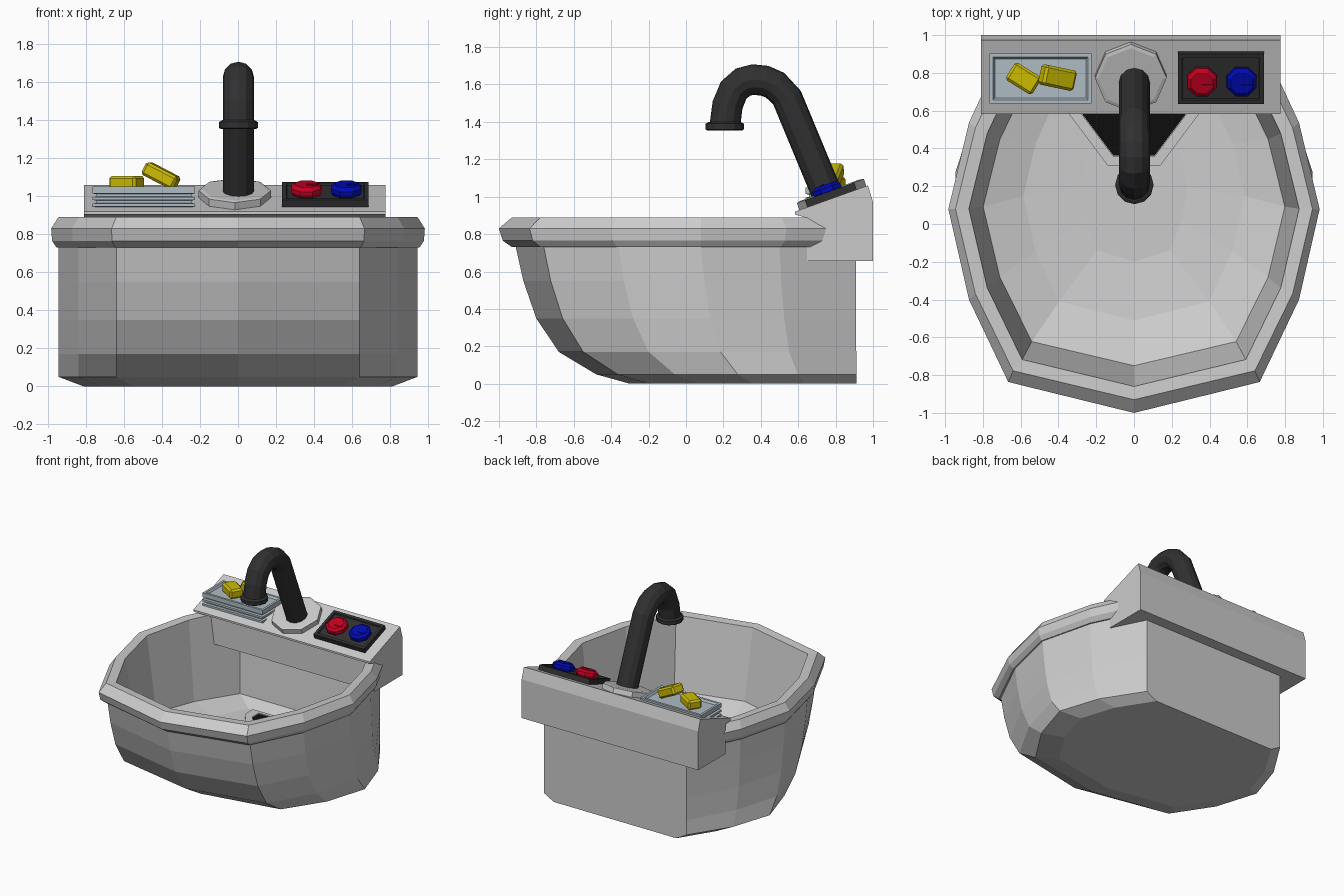
import bpy, bmesh, math
from mathutils import Matrix, Vector

if "Cube" in bpy.data.objects:
    bpy.data.objects.remove(bpy.data.objects["Cube"])

def material(name, rgb):
    m = bpy.data.materials.new(name)
    m.diffuse_color = (*rgb, 1)
    m.use_nodes = True
    m.node_tree.nodes["Principled BSDF"].inputs["Base Color"].default_value = m.diffuse_color
    return m

DARK = material("dark", (0.03, 0.03, 0.03))
BLACK = material("black", (0.004, 0.004, 0.004))
GLASS = material("pale_blue", (0.42, 0.5, 0.55))
YELLOW = material("yellow", (0.6, 0.5, 0.0))
RED = material("red", (0.55, 0.0, 0.015))
BLUE = material("blue", (0.0, 0.003, 0.45))

def finish(name, bm, mat=None, matrix=Matrix()):
    bmesh.ops.recalc_face_normals(bm, faces=bm.faces[:])
    me = bpy.data.meshes.new(name)
    bm.to_mesh(me)
    bm.free()
    ob = bpy.data.objects.new(name, me)
    ob.matrix_world = matrix
    if mat:
        me.materials.append(mat)
    bpy.context.collection.objects.link(ob)
    return ob

def loft(name, rings, mat=None, matrix=Matrix()):
    bm = bmesh.new()
    loops = [[bm.verts.new(p) for p in r] for r in rings]
    n = len(loops[0])
    for a, b in zip(loops, loops[1:]):
        for i in range(n):
            j = (i + 1) % n
            bm.faces.new((a[i], a[j], b[j], b[i]))
    bm.faces.new(loops[0])
    bmesh.ops.poke(bm, faces=[bm.faces.new(loops[-1])])
    return finish(name, bm, mat, matrix)

def turned(name, profile, sides, mat, matrix):
    rings = [[(r * math.cos(math.tau * i / sides), r * math.sin(math.tau * i / sides), z)
              for i in range(sides)] for r, z in profile]
    return loft(name, rings, mat, matrix)

def rect(x0, x1, y0, y1, z, d=0):
    return [(x0 + d, y0 + d, z), (x1 - d, y0 + d, z), (x1 - d, y1 - d, z), (x0 + d, y1 - d, z)]

# Basin: one ten-sided outline, lofted up the outside, over the rim and down the inside
half = [(0.64, -0.76), (0.84, -0.36), (0.945, 0.08), (0.84, 0.5), (0.64, 0.91)]
outline = [(0, -0.91)] + half + [(-x, y) for x, y in reversed(half)]

def ring(sx, front, sy, z, tilt=0):
    return [(x * sx, front + (y + 0.91) * sy, z - tilt * (y + 0.91)) for x, y in outline]

outer = [(0.86, 0.665, 0), (1, 0.764, 0.05), (1, 0.874, 0.17), (1, 0.94, 0.35),
         (1, 0.978, 0.55), (1, 1, 0.73)]
rings = [ring(sx, 0.912 - 1.822 * s, s, z) for sx, s, z in outer]
rings += [ring(*r) for r in [
    (1.01, -0.93, 1.02, 0.73), (1.035, -0.98, 1.07, 0.765), (1.04, -1.0, 1.09, 0.83),
    (1.0, -0.93, 1.02, 0.89), (0.925, -0.86, 0.95, 0.885), (0.845, -0.75, 0.85, 0.33, 0.055),
    (0.62, -0.51, 0.665, 0.22, 0.02), (0.3, -0.2, 0.4, 0.175)]]
loft("basin", rings)

# Drain: dark pit with a thin frame
def drain(k, z):
    pts = [(-0.14, 0.31), (0.14, 0.31), (0.35, 0.59), (0.35, 0.69), (-0.35, 0.69), (-0.35, 0.59)]
    return [(x * k, 0.55 + (y - 0.55) * k, z) for x, y in pts]
loft("drain_frame", [drain(1, 0.165), drain(1, 0.195), drain(0.79, 0.195), drain(0.79, 0.18)])
loft("drain_hole", [drain(0.78, 0.17), drain(0.78, 0.188)], BLACK)

# Counter: sloped profile extruded across the back
side = [(0.647, 0.655), (1, 0.655), (1, 0.97), (0.973, 1.06), (0.583, 0.92), (0.583, 0.905),
        (0.647, 0.89)]
loft("counter", [[(x, y, z) for y, z in side] for x in (-0.81, 0.775)])

# Parts placed in the sloped plane of the counter
SLOPE = Matrix.Translation((0, 0.583, 0.92)) @ Matrix.Rotation(math.atan2(0.14, 0.39), 4, 'X')

def on_slope(x, v, h=0):
    return SLOPE @ Matrix.Translation((x, v, h))

turned("tap_base", [(0.19, -0.01), (0.19, 0.04), (0.17, 0.045)], 8, None, on_slope(-0.017, 0.215))

# Tap: bent tube with a flange at the spout
path = [(0.77, 0.97), (0.735, 1.06), (0.54, 1.53), (0.475, 1.597), (0.42, 1.62), (0.36, 1.626),
        (0.305, 1.613), (0.255, 1.57), (0.222, 1.49), (0.208, 1.38)]
rings = []
for i, (y, z) in enumerate(path):
    a, b = path[max(i - 1, 0)], path[min(i + 1, len(path) - 1)]
    t = Vector((0, b[0] - a[0], b[1] - a[1])).normalized()
    n = Vector((1, 0, 0)).cross(t)
    c = Vector((0.002, y, z))
    rings.append([c + 0.082 * (Vector((1, 0, 0)) * math.cos(k * math.tau / 12)
                               + n * math.sin(k * math.tau / 12)) for k in range(12)])
loft("tap_spout", rings, DARK)
turned("spout_flange", [(0.095, 1.355), (0.102, 1.36), (0.102, 1.39), (0.085, 1.4)], 12, DARK,
       Matrix.Translation((0.002, 0.207, 0)))

# Soap tray: level, ribbed outside, sunk into the slope at the back
tray = (-0.765, -0.225, 0.638, 0.902)
steps = [(0.02, 0.92), (0.02, 0.944), (0, 0.946), (0, 0.962), (0.02, 0.964), (0.02, 0.978),
         (0, 0.98), (0, 0.996), (0.02, 0.998), (0.02, 1.012), (0, 1.014), (0, 1.05),
         (0.018, 1.05), (0.028, 1.034)]
loft("soap_tray", [rect(*tray, h, d) for d, h in steps], GLASS)

# Soap bars
def soap(name, size, loc, rot):
    bm = bmesh.new()
    bmesh.ops.create_cube(bm, size=1)
    bmesh.ops.scale(bm, vec=size, verts=bm.verts)
    bmesh.ops.bevel(bm, geom=bm.edges[:], offset=0.014, segments=1, affect='EDGES')
    m = Matrix.Translation(loc)
    for angle, axis in zip(rot, 'ZYX'):
        m = m @ Matrix.Rotation(math.radians(angle), 4, axis)
    finish(name, bm, YELLOW, m)

soap("soap_flat", (0.165, 0.11, 0.075), (-0.585, 0.77, 1.07), (-32, 0, 0))
soap("soap_leaning", (0.19, 0.11, 0.075), (-0.405, 0.775, 1.108), (-12, 27, 0))

# Control panel with recessed face
panel = (0.232, 0.687, 0.07, 0.35)
loft("control_panel", [rect(*panel, h, d) for d, h in
     [(0, -0.01), (0, 0.04), (0.022, 0.04), (0.026, 0.028)]], DARK, SLOPE)

# Hot and cold buttons
for name, x, mat in (("hot_button", 0.36, RED), ("cold_button", 0.57, BLUE)):
    turned(name, [(0.072, 0.02), (0.086, 0.045), (0.084, 0.065), (0.062, 0.082)], 8, mat,
           on_slope(x, 0.2) @ Matrix.Rotation(math.pi / 8, 4, 'Z'))
    bm = bmesh.new()
    bmesh.ops.create_cube(bm, size=1)
    bmesh.ops.scale(bm, vec=(0.06, 0.02, 0.02), verts=bm.verts)
    finish(name + "_grip", bm, mat, on_slope(x + 0.03, 0.185, 0.077))
